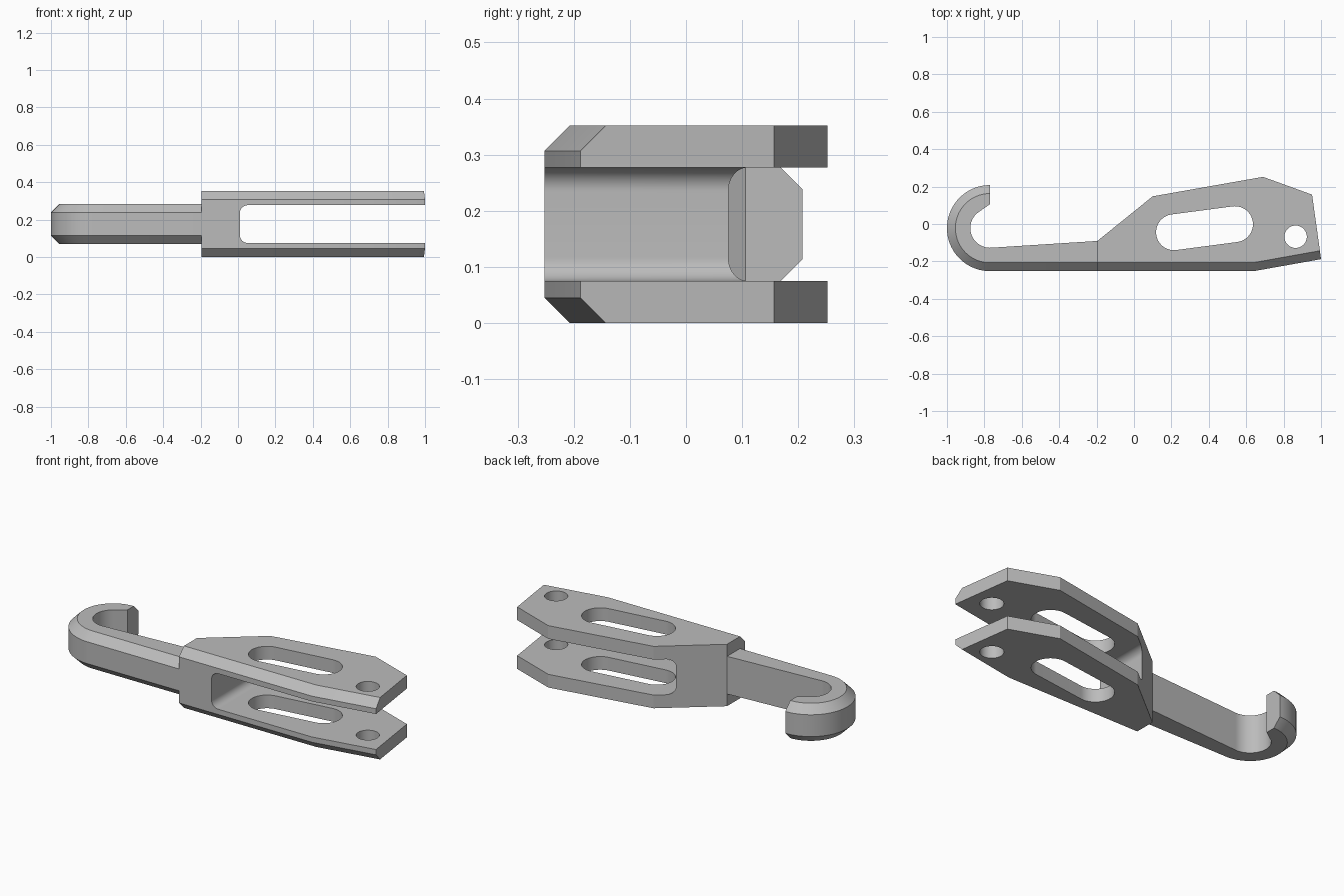
import bpy, bmesh, math
from mathutils import Matrix

if "Cube" in bpy.data.objects:
    bpy.data.objects.remove(bpy.data.objects["Cube"])

HEIGHT = 0.352
CHAMFER = 0.045
BODY_START = -0.195

steel = bpy.data.materials.new("plain grey steel")
steel.use_nodes = True
grey = (0.5, 0.5, 0.5, 1)
steel.diffuse_color = grey
steel.node_tree.nodes["Principled BSDF"].inputs["Base Color"].default_value = grey


def arc(cx, cy, r, start, end, steps=32):
    angles = [math.radians(start + (end - start) * i / steps) for i in range(steps + 1)]
    return [(cx + r * math.cos(a), cy + r * math.sin(a)) for a in angles]


def prism(name, outline, z0, z1, inset=None):
    """Extrude an outline; an inset outline gives chamfered top and bottom edges."""
    if inset:
        levels = [(inset, z0), (outline, z0 + CHAMFER), (outline, z1 - CHAMFER), (inset, z1)]
    else:
        levels = [(outline, z0), (outline, z1)]
    bm = bmesh.new()
    rings = [[bm.verts.new((x, y, z)) for x, y in pts] for pts, z in levels]
    n = len(outline)
    for low, high in zip(rings, rings[1:]):
        for i in range(n):
            j = (i + 1) % n
            bm.faces.new((low[i], low[j], high[j], high[i]))
    bm.faces.new(rings[0][::-1])
    bm.faces.new(rings[-1])
    bmesh.ops.dissolve_limit(bm, angle_limit=0.01, verts=bm.verts, edges=bm.edges)
    bmesh.ops.recalc_face_normals(bm, faces=bm.faces)
    mesh = bpy.data.meshes.new(name)
    bm.to_mesh(mesh)
    bm.free()
    mesh.materials.append(steel)
    obj = bpy.data.objects.new(name, mesh)
    bpy.context.collection.objects.link(obj)
    return obj


def activate(obj):
    bpy.ops.object.select_all(action='DESELECT')
    obj.select_set(True)
    bpy.context.view_layer.objects.active = obj


def cut(target, cutter):
    cutter.hide_render = True
    mod = target.modifiers.new("cut", 'BOOLEAN')
    mod.operation = 'DIFFERENCE'
    mod.solver = 'EXACT'
    mod.object = cutter
    activate(target)
    bpy.ops.object.modifier_apply(modifier=mod.name)
    bpy.data.objects.remove(cutter)


# Forked body: plate outline with chamfered front edges
back = [(0.952, 0.157), (0.69, 0.252), (0.10, 0.148), (BODY_START, -0.09)]
front = [(BODY_START, -0.252), (0.64, -0.252), (1.0, -0.188)]
front_inset = [(BODY_START, -0.207), (0.636, -0.207), (0.994, -0.143)]
body = prism("forked_body", front + back, 0, HEIGHT, front_inset + back)

# Gap between the two fork plates, with rounded inner corners
r = 0.042
low, high, end = 0.075, 0.277, 0.01
gap = [(1.3, low), (1.3, high)]
gap += arc(end + r, high - r, r, 90, 180, 12) + arc(end + r, low + r, r, 180, 270, 12)
gap_cutter = prism("gap_cutter", gap, -1, 1)
gap_cutter.data.transform(Matrix.Rotation(math.radians(90), 4, 'X'))
cut(body, gap_cutter)

# Tilted long window and round pin hole through both plates
tilt = 7.5
window = arc(0.214, -0.044, 0.096, 90 + tilt, 270 + tilt)
window += arc(0.54, -0.001, 0.096, tilt - 90, tilt + 90)
cut(body, prism("window_cutter", window, -1, 1))
cut(body, prism("pin_hole_cutter", arc(0.864, -0.068, 0.06, 0, 352.5, 47), -1, 1))

# Shank and hook: chamfered on the outer edge only
cx, cy, outer = -0.77, -0.022, 0.23
root = -0.17
inner = [(cx, 0.106)] + arc(cx, cy, 0.105, 125, 274) + [(root, -0.089)]
outside = [(root, cy - outer)] + arc(cx, cy, outer, 270, 90, 48)
outside_inset = [(root, cy - outer + CHAMFER)] + arc(cx, cy, outer - CHAMFER, 270, 90, 48)
hook = prism("shank_and_hook", outside + inner, 0.069, 0.283, outside_inset + inner)

for part in (body, hook):
    activate(part)
    bpy.ops.object.shade_smooth_by_angle(angle=math.radians(20))
